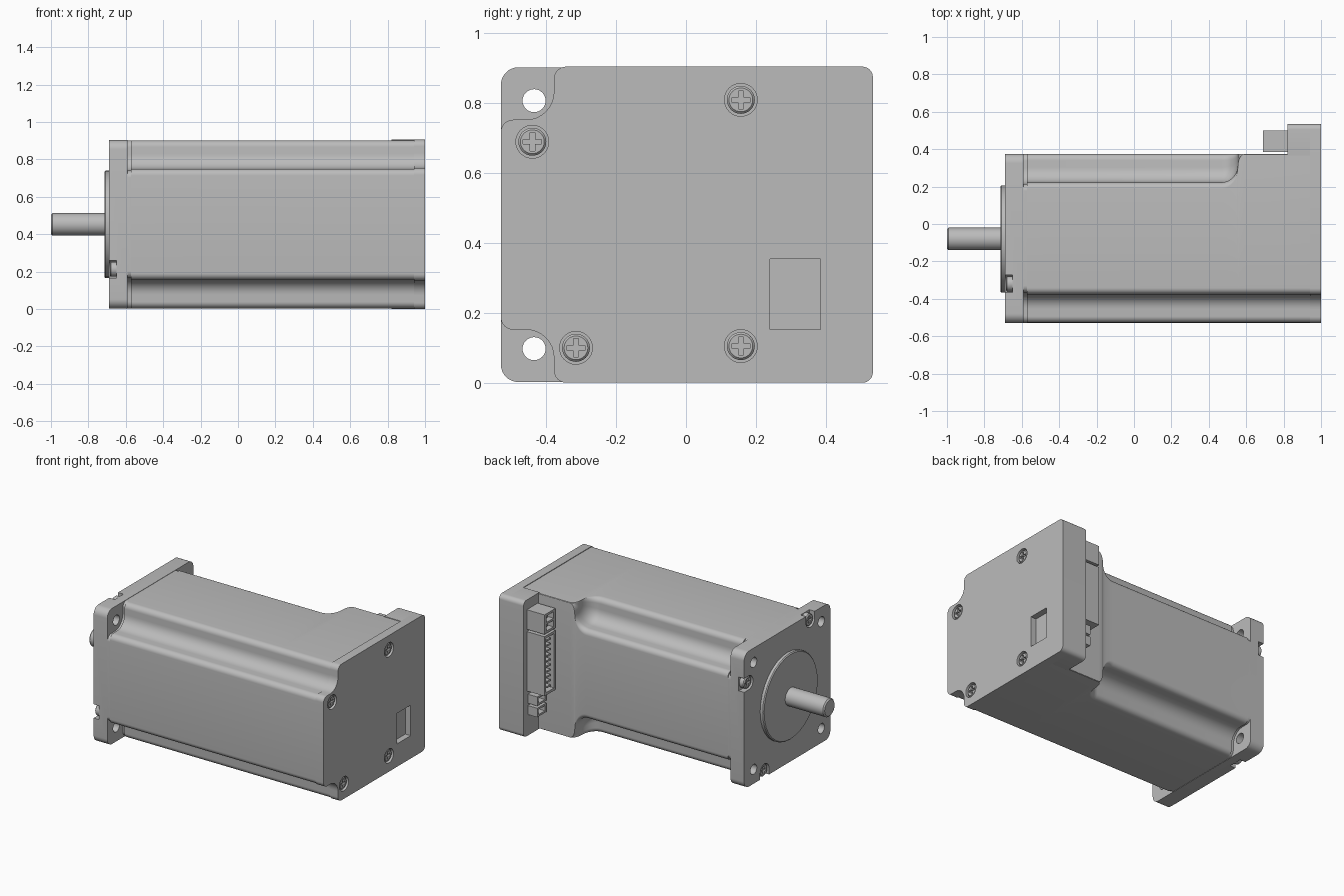
import bpy
import bmesh
from math import sin, cos, pi
from mathutils import Vector

if "Cube" in bpy.data.objects:
    bpy.data.objects.remove(bpy.data.objects["Cube"], do_unlink=True)

grey = bpy.data.materials.new("plain grey metal")
grey.use_nodes = True
grey.diffuse_color = (0.5, 0.5, 0.5, 1)
grey.node_tree.nodes["Principled BSDF"].inputs["Base Color"].default_value = (0.5, 0.5, 0.5, 1)

YC, ZC = -0.08, 0.4525    # shaft axis
Y0, Y1, ZT = -0.53, 0.375, 0.905


def loft(name, rings):
    """Skin a list of (x, yz points) rings into a closed solid along x."""
    bm = bmesh.new()
    loops = [[bm.verts.new((x, y, z)) for y, z in pts] for x, pts in rings]
    for a, b in zip(loops, loops[1:]):
        for i in range(len(a)):
            j = (i + 1) % len(a)
            bm.faces.new((a[i], a[j], b[j], b[i]))
    bm.faces.new(loops[0])
    bm.faces.new(loops[-1])
    bmesh.ops.recalc_face_normals(bm, faces=bm.faces)
    mesh = bpy.data.meshes.new(name)
    bm.to_mesh(mesh)
    bm.free()
    mesh.materials.append(grey)
    ob = bpy.data.objects.new(name, mesh)
    bpy.context.collection.objects.link(ob)
    return ob


def circle(y, z, r, n=32):
    return [(y + r * cos(2 * pi * i / n), z + r * sin(2 * pi * i / n)) for i in range(n)]


def cyl(name, y, z, r, x0, x1, chamfer=0.0):
    """Cylinder along x; chamfer narrows the x0 end."""
    rings = [(x0, circle(y, z, r - chamfer))]
    if chamfer:
        rings.append((x0 + chamfer, circle(y, z, r)))
    return loft(name, rings + [(x1, circle(y, z, r))])


def box(name, x0, x1, y0, y1, z0, z1):
    pts = [(y0, z0), (y1, z0), (y1, z1), (y0, z1)]
    return loft(name, [(x0, pts), (x1, pts)])


def activate(ob):
    bpy.ops.object.select_all(action='DESELECT')
    ob.select_set(True)
    bpy.context.view_layer.objects.active = ob


def cut(target, *cutters):
    for c in cutters:
        mod = target.modifiers.new("cut", 'BOOLEAN')
        mod.operation, mod.solver, mod.object = 'DIFFERENCE', 'EXACT', c
        activate(target)
        bpy.ops.object.modifier_apply(modifier=mod.name)
        bpy.data.objects.remove(c, do_unlink=True)


def arc(cu, cw, r, a0, a1, n=8):
    return [(cu + r * cos(a0 + (a1 - a0) * i / n), cw + r * sin(a0 + (a1 - a0) * i / n))
            for i in range(n + 1)]


def rounded(r):
    return arc(r, r, r, pi, 1.5 * pi)


def notch(s):
    """Corner groove: lip, hollow, lip, measured inward from the corner."""
    d, r, h = 0.152 * s, 0.035 * s, 0.08 * s
    return (arc(r, d + r, r, pi, 1.5 * pi) + arc(d - h, d - h, h, pi / 2, 0)
            + arc(d + r, r, r, pi, 1.5 * pi))


def outline(y0, y1, z0, z1, front, back):
    pts = [(y0 + u, z1 - w) for u, w in reversed(front)]
    pts += [(y0 + u, z0 + w) for u, w in front]
    pts += [(y1 - u, z0 + w) for u, w in reversed(back)]
    return pts + [(y1 - u, z1 - w) for u, w in back]


def screw(name, y, z, face, inward):
    """Cross-head screw sunk in a face; inward is the x direction into the part."""
    x0, x1 = face + inward * 0.006, face + inward * 0.045
    head = loft(name, [(x0, circle(y, z, 0.034)), (x0 + inward * 0.006, circle(y, z, 0.040)),
                       (x1, circle(y, z, 0.040))])
    a, b = sorted((face - inward * 0.01, face + inward * 0.022))
    cut(head, box("slot", a, b, y - 0.026, y + 0.026, z - 0.007, z + 0.007),
        box("slot", a, b, y - 0.007, y + 0.007, z - 0.026, z + 0.026))
    return head


# Motor body: front grooves run full length, back grooves fade out
stations = [(-0.595, 1.06, 1.06), (-0.572, 1.06, 1.06), (-0.571, 1, 1)]
for i in range(9):
    t = pi / 2 * i / 8
    stations.append((0.47 + 0.085 * sin(t), 1, 1 - 0.6 * (1 - cos(t))))
for i in range(1, 9):
    t = pi / 2 * i / 8
    stations.append((0.555 + 0.035 * (1 - cos(t)), 1, 0.4 - 0.385 * sin(t)))
stations.append((0.942, 1, 0.015))
loft("motor_body", [(x, outline(Y0 + 0.002, Y1, 0.004, ZT - 0.004, notch(f), notch(b)))
                    for x, f, b in stations])

# Front flange with bolt holes and edge screw pockets
square = outline(Y0, Y1, 0.002, ZT - 0.002, rounded(0.05), rounded(0.05))
flange = loft("front_flange", [(-0.69, square), (-0.59, square)])
for sy in (-1, 1):
    for sz in (-1, 1):
        cut(flange, cyl("hole", YC + sy * 0.355, ZC + sz * 0.355, 0.033, -0.8, -0.5))
for k in range(4):
    out = Vector((cos(k * pi / 2), sin(k * pi / 2)))
    side = Vector((-out.y, out.x))
    p = Vector((YC, ZC)) + out * 0.408 + side * 0.24
    e = p + out * 0.08
    corners = [p - side * 0.046, p + side * 0.046, e + side * 0.046, e - side * 0.046]
    slot = [tuple(c) for c in corners]
    cut(flange, cyl("pocket", p.x, p.y, 0.046, -0.75, -0.65),
        loft("pocket", [(-0.75, slot), (-0.65, slot)]))
    screw("flange_screw", p.x, p.y, -0.69, 1)

# Pilot ring and output shaft
cyl("pilot_ring", YC, ZC, 0.287, -0.715, -0.68, 0.006)
cyl("output_shaft", YC, ZC, 0.06, -1.0, -0.70, 0.008)

# Rear cap: grooved plate with a thicker block behind the body
plate = outline(Y0, 0.535, 0, ZT, notch(1), rounded(0.03))
cap = loft("rear_cap", [(0.94, plate), (1.0, plate)])
block_pts = outline(0.365, 0.535, 0, ZT, rounded(0.001), rounded(0.03))
block = loft("rear_cap_block", [(0.82, block_pts), (0.945, block_pts)])
window = (0.24, 0.385, 0.152, 0.355)
cut(cap, box("window", 0.96, 1.1, *window))
for y, z in ((0.157, 0.81), (-0.44, 0.69), (-0.315, 0.10), (0.157, 0.105)):
    cut(cap, cyl("recess", y, z, 0.047, 0.965, 1.1))
    screw("cap_screw", y, z, 1.0, -1)

# Power connector with two sockets
power = box("power_connector", 0.69, 0.825, 0.385, 0.50, 0.71, 0.84)
for z in (0.725, 0.782):
    cut(power, box("socket", 0.6, 0.78, 0.405, 0.48, z, z + 0.043))
    box("power_pin", 0.71, 0.80, 0.435, 0.45, z + 0.014, z + 0.029)

# Signal connector with a row of pins
signal = box("signal_connector", 0.69, 0.825, 0.385, 0.50, 0.30, 0.695)
cut(signal, box("socket", 0.6, 0.78, 0.40, 0.485, 0.317, 0.678))
for i in range(10):
    z = 0.335 + i * 0.0345
    box("signal_pin", 0.70, 0.80, 0.425, 0.46, z, z + 0.012)

# Two small plugs below
for z in (0.14, 0.215):
    plug = box("small_plug", 0.75, 0.825, 0.395, 0.49, z, z + 0.06)
    cut(plug, box("socket", 0.7, 0.80, 0.41, 0.475, z + 0.013, z + 0.047))

# Smooth the curved faces, keep machined edges sharp
for ob in list(bpy.context.scene.objects):
    if ob.type == 'MESH' and ob.data.materials and ob.data.materials[0] == grey:
        activate(ob)
        bpy.ops.object.shade_smooth_by_angle(angle=0.6)
